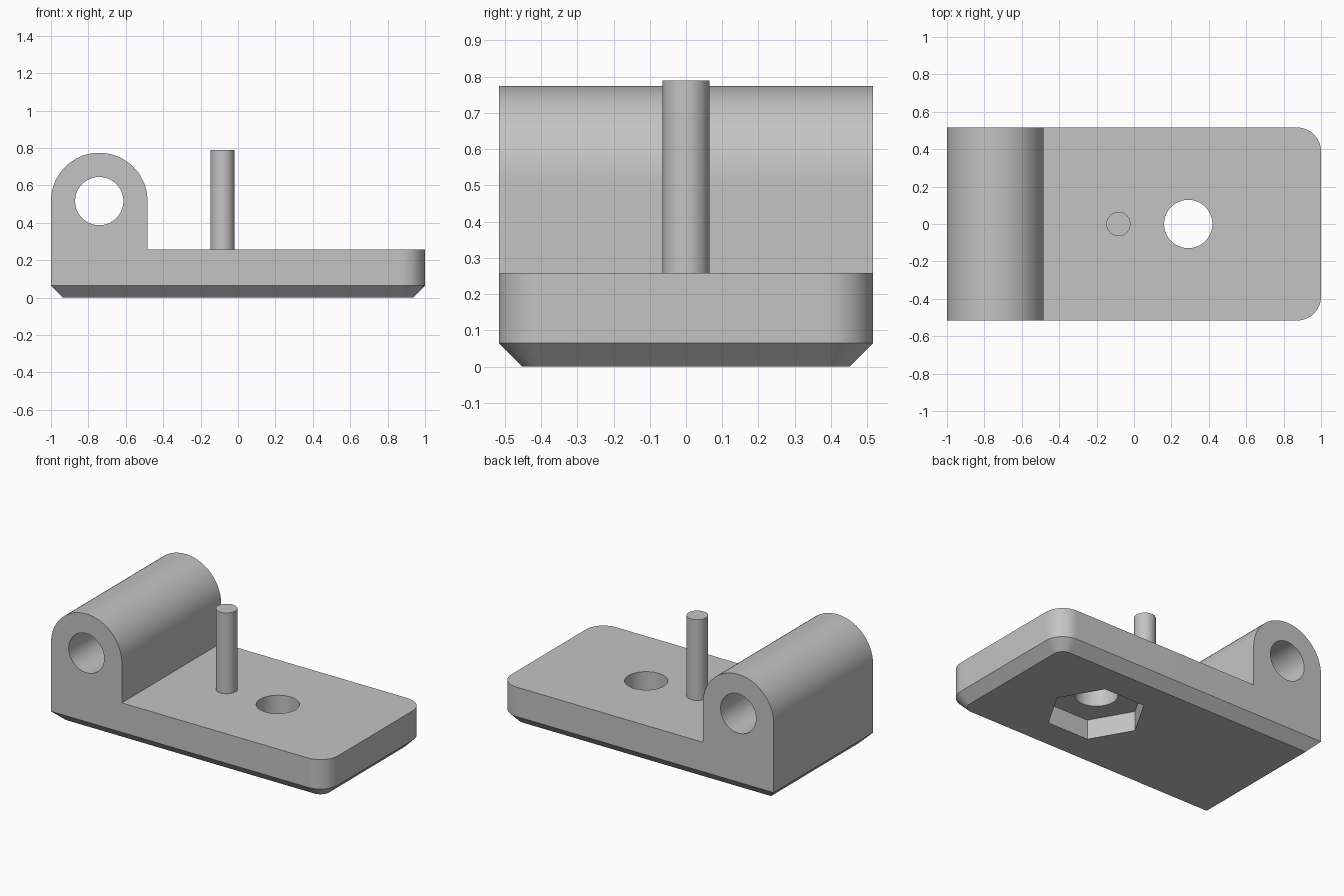
import bpy
import bmesh
from math import pi, sin, cos, radians

cube = bpy.data.objects.get("Cube")
if cube:
    bpy.data.objects.remove(cube, do_unlink=True)

U = 2 / 31               # one design unit
HALF_W = 8 * U           # half width along y
TOP = 4 * U              # plate thickness
HINGE_X, HINGE_Z, HINGE_R = -1 + 4 * U, 8 * U, 4 * U
HOLE_X, HOLE_R = 0.29, 2 * U

grey = bpy.data.materials.new("plain grey")
grey.use_nodes = True
grey.diffuse_color = (0.55, 0.55, 0.55, 1)
grey.node_tree.nodes["Principled BSDF"].inputs["Base Color"].default_value = grey.diffuse_color


def arc(cx, cy, r, start, end, steps):
    angles = [radians(start + (end - start) * i / steps) for i in range(steps + 1)]
    return [(cx + r * cos(a), cy + r * sin(a)) for a in angles]


def loft(name, rings):
    """Skin a stack of matching outlines and cap both ends."""
    bm = bmesh.new()
    loops = [[bm.verts.new(p) for p in ring] for ring in rings]
    n = len(loops[0])
    for low, high in zip(loops, loops[1:]):
        for i in range(n):
            j = (i + 1) % n
            bm.faces.new((low[i], low[j], high[j], high[i]))
    bm.faces.new(loops[0][::-1])
    bm.faces.new(loops[-1])
    bmesh.ops.recalc_face_normals(bm, faces=bm.faces)
    mesh = bpy.data.meshes.new(name)
    bm.to_mesh(mesh)
    bm.free()
    mesh.materials.append(grey)
    obj = bpy.data.objects.new(name, mesh)
    bpy.context.collection.objects.link(obj)
    return obj


def prism(name, outline, z0, z1):
    return loft(name, [[(x, y, z) for x, y in outline] for z in (z0, z1)])


def y_prism(name, outline, half):
    return loft(name, [[(x, y, z) for x, z in outline] for y in (-half, half)])


def circle(cx, cy, r, sides=64):
    return arc(cx, cy, r, 0, 360, sides)[:-1]


def cut(obj, cutter):
    cutter.hide_render = True
    mod = obj.modifiers.new("cut", 'BOOLEAN')
    mod.operation = 'DIFFERENCE'
    mod.solver = 'EXACT'
    mod.object = cutter
    bpy.context.view_layer.objects.active = obj
    bpy.ops.object.modifier_apply(modifier=mod.name)
    bpy.data.objects.remove(cutter, do_unlink=True)


def plate_outline(inset):
    """Square corners at the hinge end, rounded corners at the free end."""
    h, x, r = HALF_W - inset, 1 - inset, 2 * U - inset
    return ([(-x, -h)] + arc(x - r, r - h, r, -90, 0, 16)
            + arc(x - r, h - r, r, 0, 90, 16) + [(-x, h)])


# Base plate with chamfered underside
plate = loft("base_plate", [[(x, y, z) for x, y in plate_outline(inset)]
                            for inset, z in ((U, 0), (0, U), (0, TOP))])

# Bolt hole and hexagonal nut pocket underneath
cut(plate, prism("bolt_hole_cutter", circle(HOLE_X, 0, HOLE_R), -0.1, 0.5))
pocket_radius = 4 * U / cos(pi / 6)
cut(plate, prism("nut_pocket_cutter", circle(HOLE_X, 0, pocket_radius, 6), -0.1, 2 * U))

# Hinge knuckle with pin bore
profile = ([(HINGE_X - HINGE_R, TOP), (HINGE_X + HINGE_R, TOP)]
           + arc(HINGE_X, HINGE_Z, HINGE_R, 0, 180, 40))
knuckle = y_prism("hinge_knuckle", profile, HALF_W)
cut(knuckle, y_prism("bore_cutter", circle(HINGE_X, HINGE_Z, HOLE_R), 1))

# Upright peg, seated in the plate
peg = prism("upright_peg", circle(-0.083, 0, U), TOP - 0.05, 0.79)

# Smooth curved walls, keep edges crisp
bpy.ops.object.select_all(action='DESELECT')
for obj in (plate, knuckle, peg):
    obj.select_set(True)
bpy.context.view_layer.objects.active = plate
bpy.ops.object.shade_smooth_by_angle(angle=radians(30))
